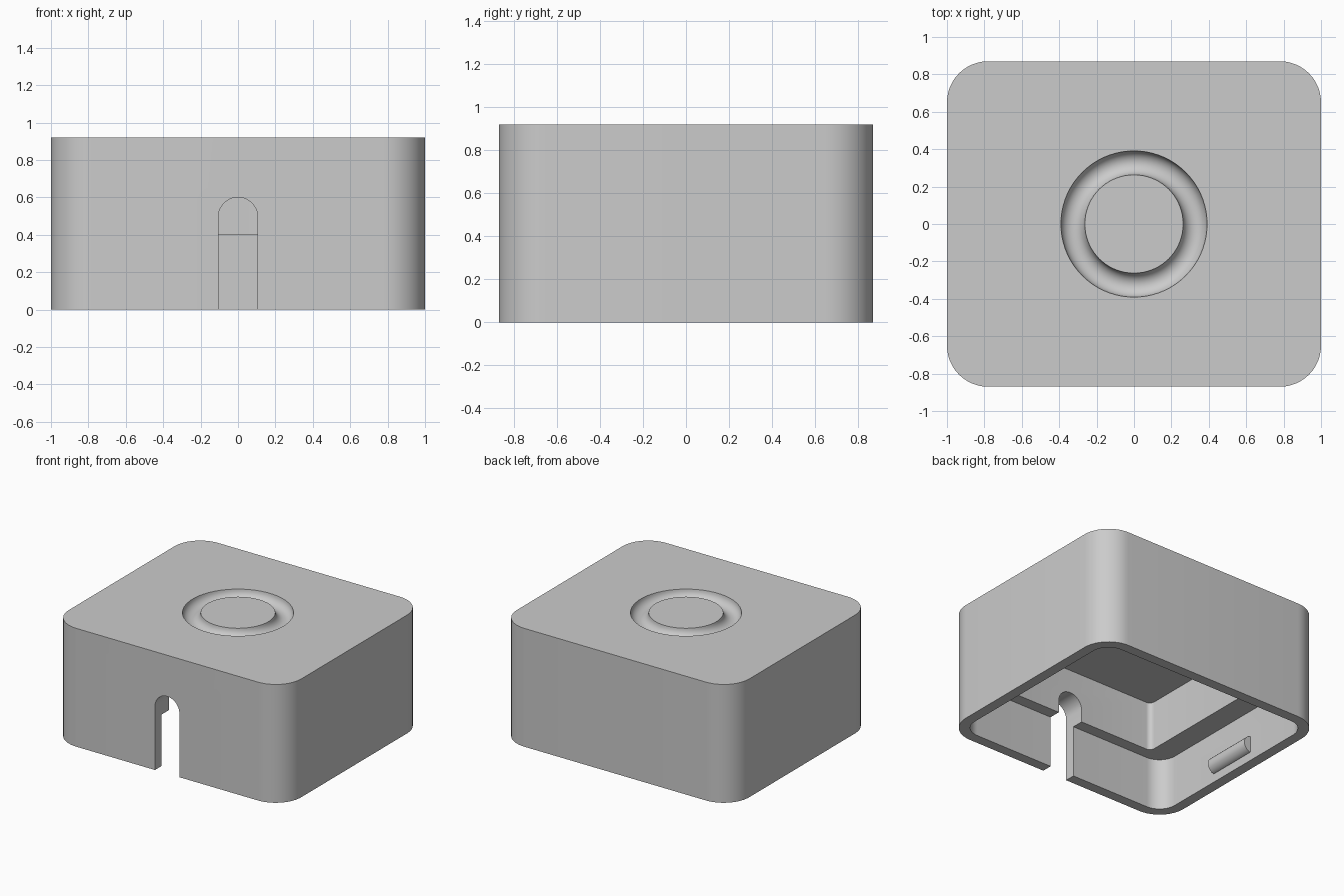
import bpy, bmesh
from math import sin, cos, pi, radians
from mathutils import Vector

if "Cube" in bpy.data.objects:
    bpy.data.objects.remove(bpy.data.objects["Cube"])

grey = bpy.data.materials.new("light_grey")
grey.use_nodes = True
grey.diffuse_color = (0.6, 0.6, 0.6, 1)
grey.node_tree.nodes["Principled BSDF"].inputs["Base Color"].default_value = (0.6, 0.6, 0.6, 1)


def prism(name, profile, offset):
    """Extrude a closed 3D outline along the offset."""
    bm = bmesh.new()
    base = bm.faces.new([bm.verts.new(p) for p in profile])
    moved = bmesh.ops.extrude_face_region(bm, geom=[base])["geom"]
    bmesh.ops.translate(bm, vec=Vector(offset),
                        verts=[v for v in moved if isinstance(v, bmesh.types.BMVert)])
    bmesh.ops.recalc_face_normals(bm, faces=bm.faces)
    mesh = bpy.data.meshes.new(name)
    bm.to_mesh(mesh)
    bm.free()
    mesh.materials.append(grey)
    obj = bpy.data.objects.new(name, mesh)
    bpy.context.collection.objects.link(obj)
    return obj


def arc(radius, start, sweep, steps):
    return [(radius * cos(start + sweep * i / steps), radius * sin(start + sweep * i / steps))
            for i in range(steps + 1)]


def rounded_block(name, hx, hy, r, z0, z1, steps=12):
    outline = []
    for k, (sx, sy) in enumerate([(1, 1), (-1, 1), (-1, -1), (1, -1)]):
        outline += [(sx * (hx - r) + u, sy * (hy - r) + v, z0)
                    for u, v in arc(r, k * pi / 2, pi / 2, steps)]
    return prism(name, outline, (0, 0, z1 - z0))


def combine(target, tool, operation):
    mod = target.modifiers.new(tool.name, "BOOLEAN")
    mod.object, mod.operation, mod.solver = tool, operation, "EXACT"
    bpy.context.view_layer.objects.active = target
    bpy.ops.object.modifier_apply(modifier=mod.name)
    bpy.data.objects.remove(tool)


# Outer shell
shell = rounded_block("housing_shell", 1.0, 0.87, 0.22, 0, 0.92)

# Wide lower cavity and narrower upper cavity, leaving a ledge
combine(shell, rounded_block("lower_cavity", 0.92, 0.79, 0.14, -0.1, 0.4), "DIFFERENCE")
combine(shell, rounded_block("upper_cavity", 0.74, 0.70, 0.04, 0.3, 0.78, 6), "DIFFERENCE")

# Arched cable slot through the front wall
arch = [(u, -1.0, 0.495 + v) for u, v in arc(0.105, 0, pi, 20)]
arch += [(-0.105, -1.0, -0.1), (0.105, -1.0, -0.1)]
combine(shell, prism("cable_slot", arch, (0, 0.5, 0)), "DIFFERENCE")

# Half-round ring groove in the top
bpy.ops.mesh.primitive_torus_add(location=(0, 0, 0.92), major_radius=0.327, minor_radius=0.064,
                                 major_segments=72, minor_segments=24)
groove = bpy.context.object
groove.name = "ring_groove"
groove.data.materials.append(grey)
combine(shell, groove, "DIFFERENCE")

# Half-round snap ribs on the inside of both side walls
for side in (-1, 1):
    rib = [(side * (0.93 - v), -0.22, 0.13 + u) for u, v in arc(0.065, 0, pi, 12)]
    combine(shell, prism("snap_rib", rib, (0, 0.4, 0)), "UNION")

# Smooth curves, crisp edges
bpy.ops.object.select_all(action="DESELECT")
shell.select_set(True)
bpy.context.view_layer.objects.active = shell
bpy.ops.object.shade_smooth_by_angle(angle=radians(30))
